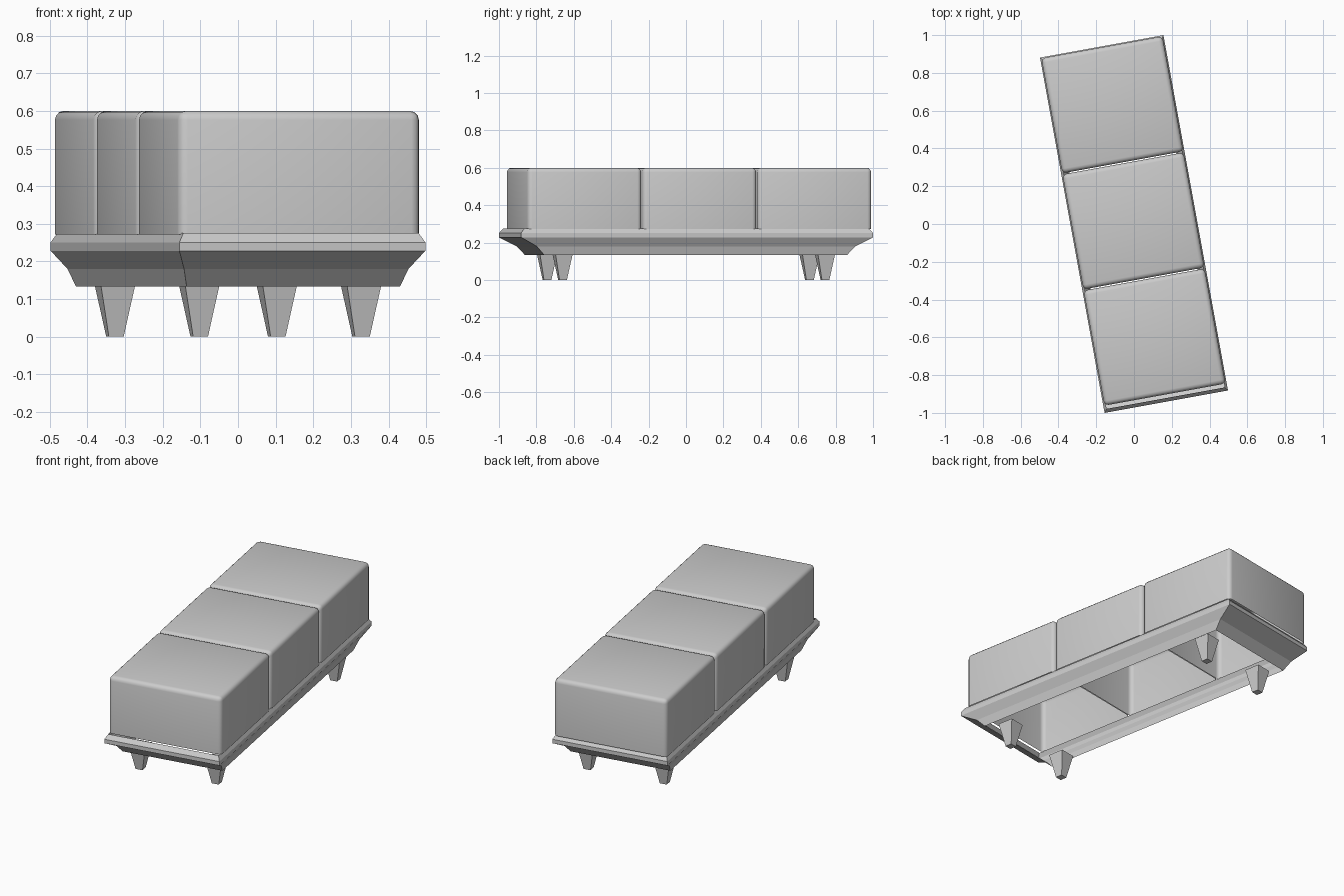
import bpy, bmesh, math
from mathutils import Matrix

if "Cube" in bpy.data.objects:
    bpy.data.objects.remove(bpy.data.objects["Cube"])

ANGLE = math.radians(10.3)   # whole bench is turned about z


def finish(bm, name, loc=(0, 0, 0), smooth=None):
    """Turn a bmesh into a named object, rotated by the bench angle."""
    bmesh.ops.recalc_face_normals(bm, faces=bm.faces)
    me = bpy.data.meshes.new(name)
    bm.to_mesh(me)
    bm.free()
    ob = bpy.data.objects.new(name, me)
    bpy.context.collection.objects.link(ob)
    me.transform(Matrix.Translation(loc) @ Matrix.Rotation(ANGLE, 4, 'Z'))
    if smooth:
        bpy.ops.object.select_all(action='DESELECT')
        ob.select_set(True)
        bpy.context.view_layer.objects.active = ob
        bpy.ops.object.shade_smooth_by_angle(angle=math.radians(smooth))
    return ob


def loft(rings, caps):
    """Stack of rectangles (half width, half length, z) joined by quads."""
    bm = bmesh.new()
    loops = [[bm.verts.new((sx * w, sy * l, z))
              for sx, sy in ((-1, -1), (1, -1), (1, 1), (-1, 1))]
             for w, l, z in rings]
    for a, b in zip(loops, loops[1:]):
        for i in range(4):
            j = (i + 1) % 4
            bm.faces.new((a[i], a[j], b[j], b[i]))
    if caps:
        bm.faces.new(loops[0][::-1])
        bm.faces.new(loops[-1])
    return bm


# Base frame: open moulded rim
finish(loft([(0.288, 0.822, 0.133), (0.303, 0.866, 0.18), (0.332, 0.956, 0.228),
             (0.332, 0.956, 0.251), (0.318, 0.937, 0.275)], False), "base_frame")

# Legs: tapered square feet
for name, x, y in (("front_right_leg", 0.327, -0.66), ("front_left_leg", -0.103, -0.743),
                   ("back_right_leg", 0.103, 0.743), ("back_left_leg", -0.327, 0.66)):
    finish(loft([(0.02, 0.02, 0), (0.032, 0.032, 0.063), (0.0465, 0.0465, 0.138)], True),
           name, (x, y, 0))

# Cushions: three rounded blocks, open underneath
for k, name in enumerate(("front_cushion", "middle_cushion", "back_cushion")):
    bm = loft([(0.326, 0.3095, 0.272), (0.326, 0.3095, 0.60)], True)
    bottom = [f for f in bm.faces if all(v.co.z < 0.3 for v in f.verts)]
    bmesh.ops.delete(bm, geom=bottom, context='FACES_ONLY')
    edges = [e for e in bm.edges if len(e.link_faces) == 2]
    bmesh.ops.bevel(bm, geom=edges, offset=0.024, segments=3, profile=0.5,
                    affect='EDGES', clamp_overlap=True)
    bmesh.ops.translate(bm, verts=bm.verts, vec=(0, 0.0165 + 0.625 * (k - 1), 0))
    finish(bm, name, smooth=40)
